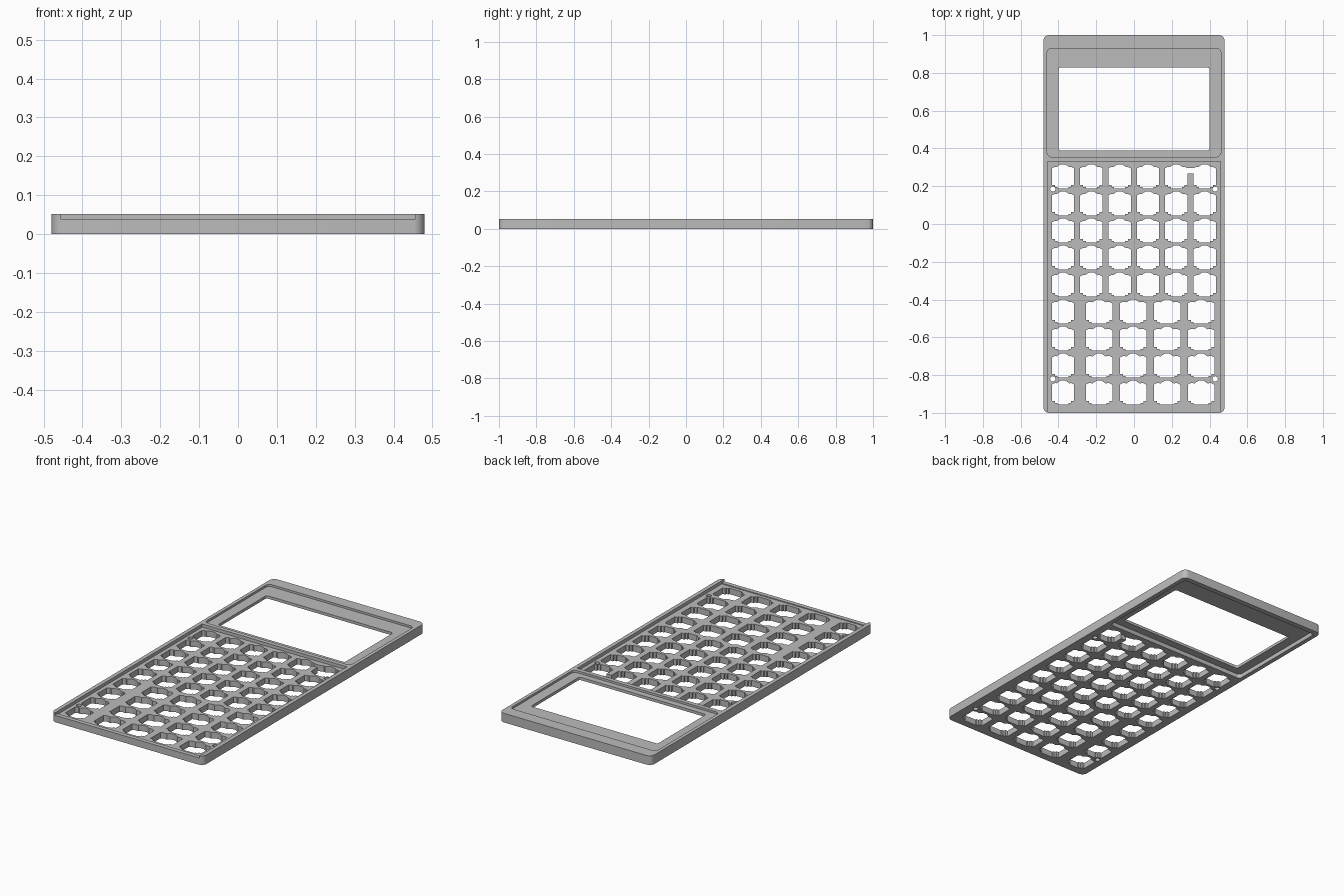
import bpy, bmesh, math

cube = bpy.data.objects.get("Cube")
if cube:
    bpy.data.objects.remove(cube, do_unlink=True)

grey = bpy.data.materials.new("plain grey")
grey.use_nodes = True
colour = (0.5, 0.5, 0.5, 1)
grey.diffuse_color = colour
grey.node_tree.nodes["Principled BSDF"].inputs["Base Color"].default_value = colour


def rounded(x0, x1, y0, y1, r=0, steps=5):
    """Outline of a rectangle with rounded corners."""
    if r == 0:
        return [(x0, y0), (x1, y0), (x1, y1), (x0, y1)]
    corners = [(x1 - r, y1 - r), (x0 + r, y1 - r), (x0 + r, y0 + r), (x1 - r, y0 + r)]
    pts = []
    for i, (cx, cy) in enumerate(corners):
        for k in range(steps + 1):
            a = (i + k / steps) * math.pi / 2
            pts.append((cx + r * math.cos(a), cy + r * math.sin(a)))
    return pts


def prisms(name, outlines, z0, z1):
    """One object holding every outline extruded from z0 to z1."""
    bm = bmesh.new()
    for pts in outlines:
        face = bm.faces.new([bm.verts.new((x, y, z0)) for x, y in pts])
        ext = bmesh.ops.extrude_face_region(bm, geom=[face])
        for v in ext["geom"]:
            if isinstance(v, bmesh.types.BMVert):
                v.co.z = z1
    bmesh.ops.recalc_face_normals(bm, faces=bm.faces)
    mesh = bpy.data.meshes.new(name)
    bm.to_mesh(mesh)
    bm.free()
    obj = bpy.data.objects.new(name, mesh)
    bpy.context.collection.objects.link(obj)
    mesh.materials.append(grey)
    return obj


def cut(target, name, outlines, z0, z1):
    cutter = prisms(name, outlines, z0, z1)
    cutter.hide_render = True
    mod = target.modifiers.new(name, "BOOLEAN")
    mod.operation = "DIFFERENCE"
    mod.solver = "EXACT"
    mod.object = cutter
    bpy.ops.object.select_all(action="DESELECT")
    bpy.context.view_layer.objects.active = target
    target.select_set(True)
    bpy.ops.object.modifier_apply(modifier=name)
    bpy.data.objects.remove(cutter, do_unlink=True)


def key_hole(cx, base, width):
    """Opening with a humped top edge and stepped bottom corners."""
    h = width / 2
    half = [(h - 0.03, 0), (h - 0.03, 0.008), (h - 0.016, 0.008), (h - 0.016, 0.018),
            (h, 0.018), (h, 0.106), (h - 0.016, 0.114), (0.034, 0.112),
            (0.02, 0.122), (0.01, 0.127)]
    return ([(cx + x, base + y) for x, y in half]
            + [(cx - x, base + y) for x, y in reversed(half)])


# Faceplate body
plate = prisms("faceplate", [rounded(-0.48, 0.48, -1, 1, 0.03)], 0, 0.052)

# Keypad tray, open at the front with a low lip
cut(plate, "keypad_tray", [rounded(-0.457, 0.457, -0.975, 0.33)], 0.034, 0.1)
cut(plate, "front_opening", [rounded(-0.457, 0.457, -1.1, -0.97)], 0.039, 0.1)

# Display bezel, rear pocket and window
cut(plate, "bezel_recess", [rounded(-0.46, 0.46, 0.355, 0.93, 0.025)], 0.04, 0.1)
cut(plate, "rear_pocket", [rounded(-0.455, 0.455, 0.345, 0.97, 0.02)], -0.1, 0.024)
cut(plate, "display_window", [rounded(-0.4, 0.4, 0.39, 0.828, 0.012)], -0.1, 0.1)

# Key openings: five rows of six, then four rows of five
holes = []
for row in range(9):
    base = 0.189 - 0.1431 * row
    if row < 5:
        holes += [key_hole(-0.376 + 0.15 * c, base, 0.118) for c in range(6)]
    else:
        holes.append(key_hole(-0.376, base, 0.118))
        holes += [key_hole(-0.185 + 0.18 * c, base, 0.14) for c in range(4)]
cut(plate, "key_openings", holes, -0.1, 0.1)

# Gap in the last rib of the first row
cut(plate, "rib_gap", [rounded(0.27, 0.33, 0.268, 0.296)], -0.1, 0.1)

# Locating pin holes
pins = [rounded(x - 0.014, x + 0.014, y - 0.014, y + 0.014, 0.0139, 4)
        for x in (-0.43, 0.43) for y in (0.185, -0.82)]
cut(plate, "pin_holes", pins, -0.1, 0.1)

bpy.ops.object.shade_smooth_by_angle(angle=math.radians(30))
